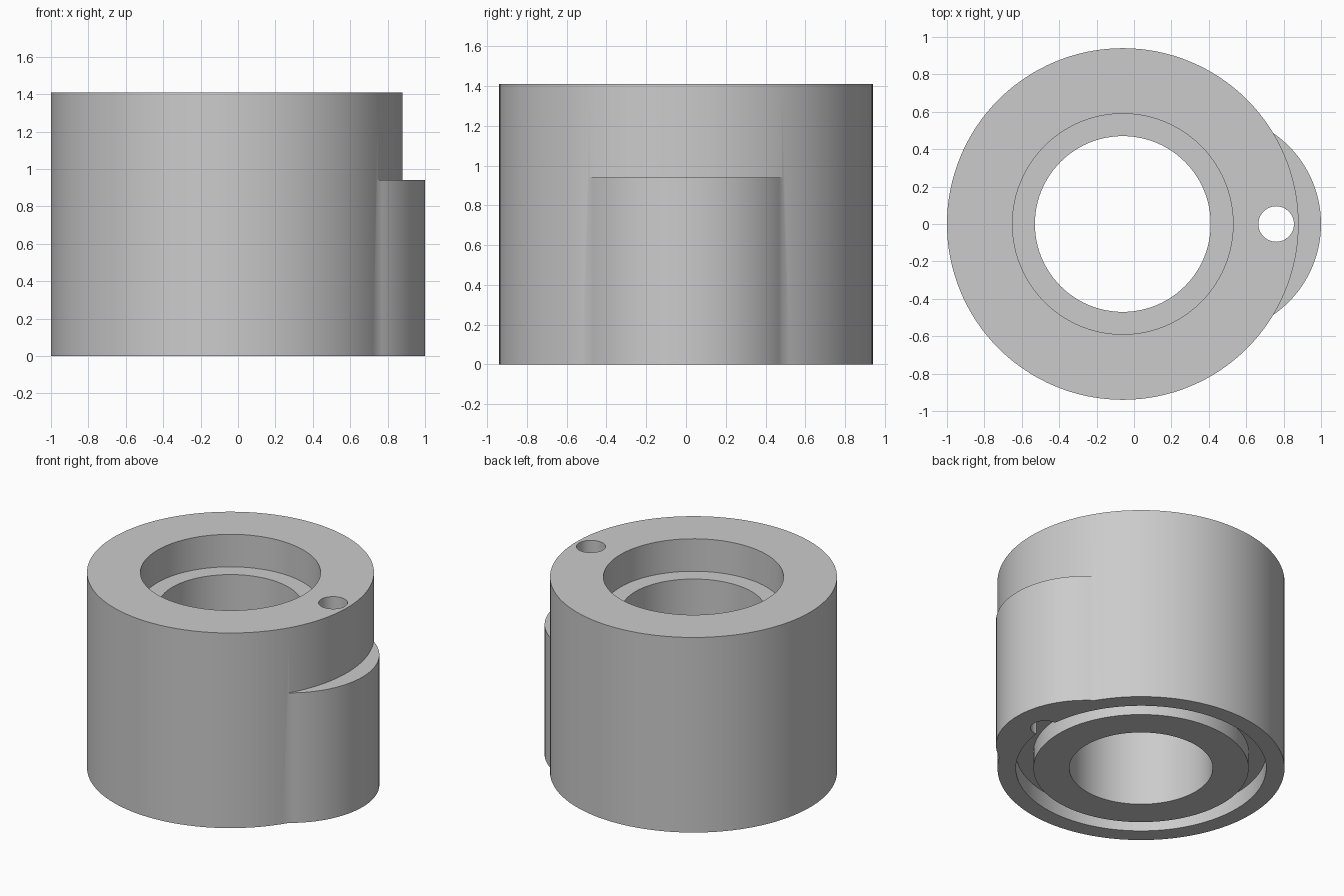
import bpy
import bmesh
import math

cube = bpy.data.objects.get("Cube")
if cube:
    bpy.data.objects.remove(cube, do_unlink=True)

AXIS_X = -0.06      # centre of the main barrel
HEIGHT = 1.41

grey = bpy.data.materials.new("plain grey")
grey.use_nodes = True
grey.diffuse_color = (0.6, 0.6, 0.6, 1)
grey.node_tree.nodes["Principled BSDF"].inputs["Base Color"].default_value = (0.6, 0.6, 0.6, 1)


def lathe(name, profile, x, steps=96):
    """Turn a closed (radius, z) profile about a vertical axis at x."""
    bm = bmesh.new()
    verts = [bm.verts.new((r, 0, z)) for r, z in profile]
    edges = [bm.edges.new((v, verts[(i + 1) % len(verts)])) for i, v in enumerate(verts)]
    bmesh.ops.spin(bm, geom=verts + edges, cent=(0, 0, 0), axis=(0, 0, 1),
                   angle=math.tau, steps=steps, use_duplicate=False)
    bmesh.ops.remove_doubles(bm, verts=bm.verts, dist=1e-5)
    bmesh.ops.recalc_face_normals(bm, faces=bm.faces)
    return finish(name, bm, x)


def cylinder(name, radius, bottom, top, x, sides=96):
    bm = bmesh.new()
    bmesh.ops.create_cone(bm, cap_ends=True, segments=sides, radius1=radius,
                          radius2=radius, depth=top - bottom)
    bmesh.ops.translate(bm, verts=bm.verts, vec=(0, 0, (top + bottom) / 2))
    return finish(name, bm, x)


def finish(name, bm, x):
    mesh = bpy.data.meshes.new(name)
    bm.to_mesh(mesh)
    bm.free()
    mesh.materials.append(grey)
    obj = bpy.data.objects.new(name, mesh)
    obj.location.x = x
    bpy.context.collection.objects.link(obj)
    return obj


def combine(target, tool, operation):
    """Apply a boolean and discard the tool."""
    mod = target.modifiers.new(tool.name, "BOOLEAN")
    mod.operation = operation
    mod.solver = "EXACT"
    mod.object = tool
    bpy.context.view_layer.objects.active = target
    bpy.ops.object.modifier_apply(modifier=mod.name)
    bpy.data.objects.remove(tool, do_unlink=True)


# Barrel with the lower side lobe
housing = cylinder("bushing_housing", 0.94, 0, HEIGHT, AXIS_X, 128)
combine(housing, cylinder("side_lobe", 0.59, 0, 0.94, 0.41), "UNION")

# Through bore and wider top recess
combine(housing, cylinder("bore", 0.47, -0.2, HEIGHT + 0.2, AXIS_X), "DIFFERENCE")
combine(housing, cylinder("top_recess", 0.59, HEIGHT - 0.235, HEIGHT + 0.2, AXIS_X), "DIFFERENCE")

# Ring groove in the underside
groove = [(0.705, -0.1), (0.82, -0.1), (0.82, 0.12), (0.705, 0.12)]
combine(housing, lathe("bottom_groove", groove, AXIS_X), "DIFFERENCE")

# Pin hole near the lobe
combine(housing, cylinder("pin_hole", 0.095, -0.2, HEIGHT + 0.2, 0.76, 48), "DIFFERENCE")

# Smooth walls with sharp rims
bpy.ops.object.select_all(action="DESELECT")
housing.select_set(True)
bpy.context.view_layer.objects.active = housing
bpy.ops.object.shade_smooth_by_angle(angle=math.radians(30))
